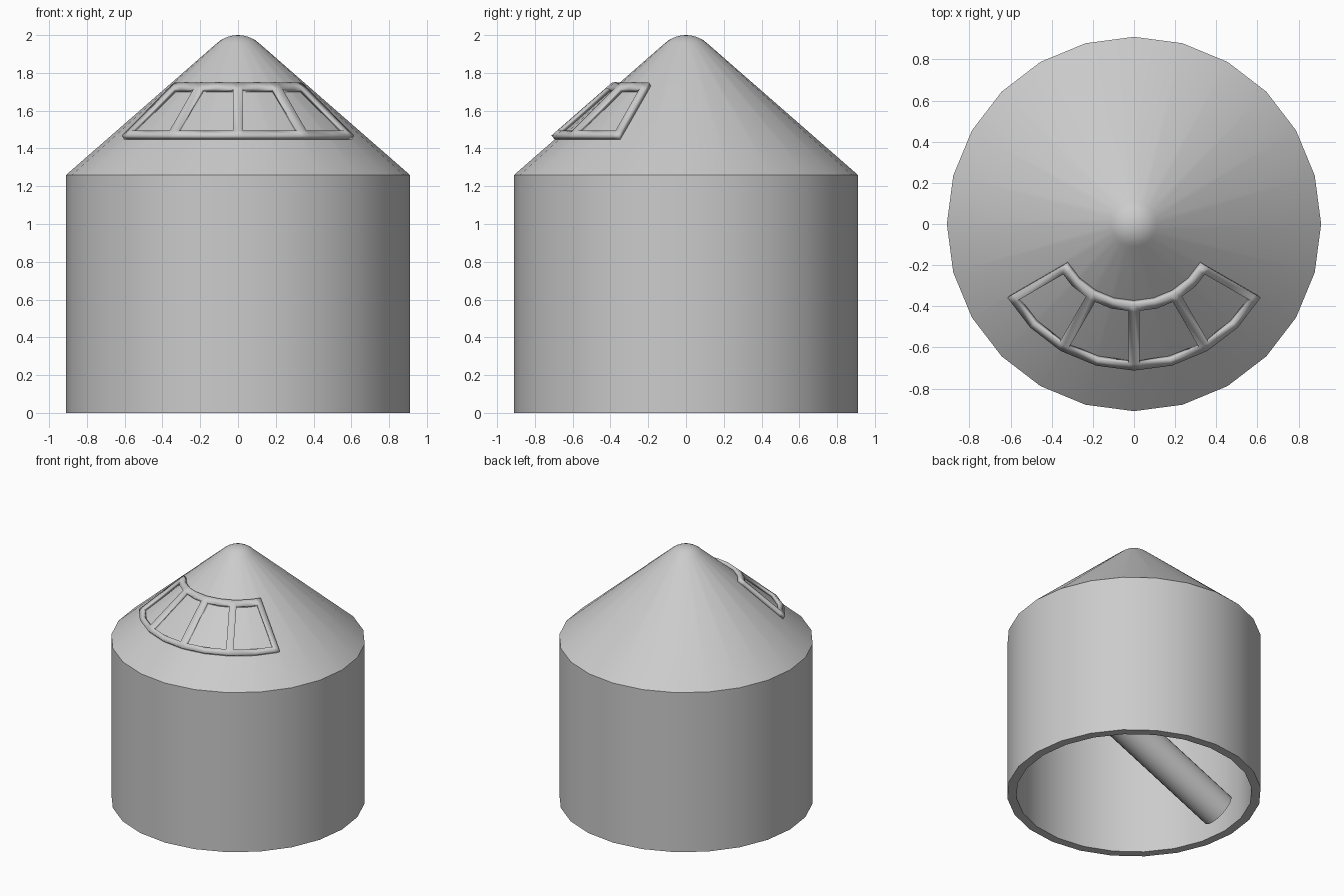
import bpy, bmesh, math
from mathutils import Vector

cube = bpy.data.objects.get("Cube")
if cube:
    bpy.data.objects.remove(cube, do_unlink=True)

SIDES = 24
STEP = math.tau / SIDES
RADIUS, WALL_TOP, HEIGHT = 0.91, 1.26, 2.0
DOME_R, DOME_Z = 0.11, 1.959
SLOPE = (DOME_Z - WALL_TOP) / (RADIUS - DOME_R)

grey = bpy.data.materials.new("light grey")
grey.use_nodes = True
colour = (0.6, 0.6, 0.6, 1)
grey.diffuse_color = colour
grey.node_tree.nodes["Principled BSDF"].inputs["Base Color"].default_value = colour


def finish(name, bm):
    """Turn a bmesh into a named, smooth shaded object."""
    mesh = bpy.data.meshes.new(name)
    bm.to_mesh(mesh)
    bm.free()
    obj = bpy.data.objects.new(name, mesh)
    bpy.context.collection.objects.link(obj)
    mesh.materials.append(grey)
    bpy.ops.object.select_all(action='DESELECT')
    obj.select_set(True)
    bpy.context.view_layer.objects.active = obj
    bpy.ops.object.shade_smooth_by_angle(angle=math.radians(30))
    return obj


# Hollow hull: open cylinder, cone and rounded tip
tilt = math.atan(SLOPE)
ball = DOME_R / math.sin(tilt)
profile = [(ball * math.sin(tilt * i / 5), HEIGHT - ball * (1 - math.cos(tilt * i / 5)))
           for i in range(6)]
inner = 0.845
profile += [(RADIUS, WALL_TOP), (RADIUS, 0), (inner, 0), (inner, WALL_TOP - 0.03),
            (0, WALL_TOP - 0.03 + SLOPE * inner)]
bm = bmesh.new()
verts = [bm.verts.new((r, 0, z)) for r, z in profile]
edges = [bm.edges.new(pair) for pair in zip(verts, verts[1:])]
bmesh.ops.spin(bm, geom=verts + edges, cent=(0, 0, 0), axis=(0, 0, 1),
               angle=math.tau, steps=SIDES, use_merge=True)
bmesh.ops.remove_doubles(bm, verts=bm.verts, dist=0.0005)
bmesh.ops.recalc_face_normals(bm, faces=bm.faces)
finish("hull", bm)


# Window frame: four openings laid on the faceted cone
def on_cone(r, angle, shift):
    """Point on the cone, moved sideways from a radial line by shift."""
    angle += math.asin(shift / r)
    local = angle % STEP - STEP / 2
    chord = r * math.cos(STEP / 2) / math.cos(local)
    return Vector((chord * math.cos(angle), chord * math.sin(angle),
                   WALL_TOP + (RADIUS - r) * SLOPE))


bm = bmesh.new()
rows = [0.372, 0.408, 0.665, 0.695]
start = math.radians(-150)
BAR, END = 0.024, 0.038
columns = []
for pane in range(4):
    a = start + pane * 2 * STEP
    left = END if pane == 0 else BAR
    right = END if pane == 3 else BAR
    columns += [(a, 0), (a, left), (a + STEP, 0), (a + 2 * STEP, -right)]
columns.append((start + 8 * STEP, 0))
grid = [[bm.verts.new(on_cone(r, a, s)) for r in rows] for a, s in columns]
for i in range(len(grid) - 1):
    for j in range(3):
        if j == 1 and i % 4 in (1, 2):
            continue
        bm.faces.new((grid[i][j], grid[i][j + 1], grid[i + 1][j + 1], grid[i + 1][j]))
bm.normal_update()
for face in bm.faces:
    if face.normal.z < 0:
        face.normal_flip()
frame = finish("window_frame", bm)
solid = frame.modifiers.new("thickness", 'SOLIDIFY')
solid.thickness = 0.03
solid.offset = 0.8
solid.use_even_offset = True

# Slanted round beam inside the hull
bm = bmesh.new()
bmesh.ops.create_cone(bm, cap_ends=True, segments=32, radius1=0.133, radius2=0.133, depth=1.72)
beam = finish("inner_beam", bm)
beam.location = (0, 0, 0.5)
beam.rotation_euler = (0, math.pi / 2 - math.radians(24), 0)
